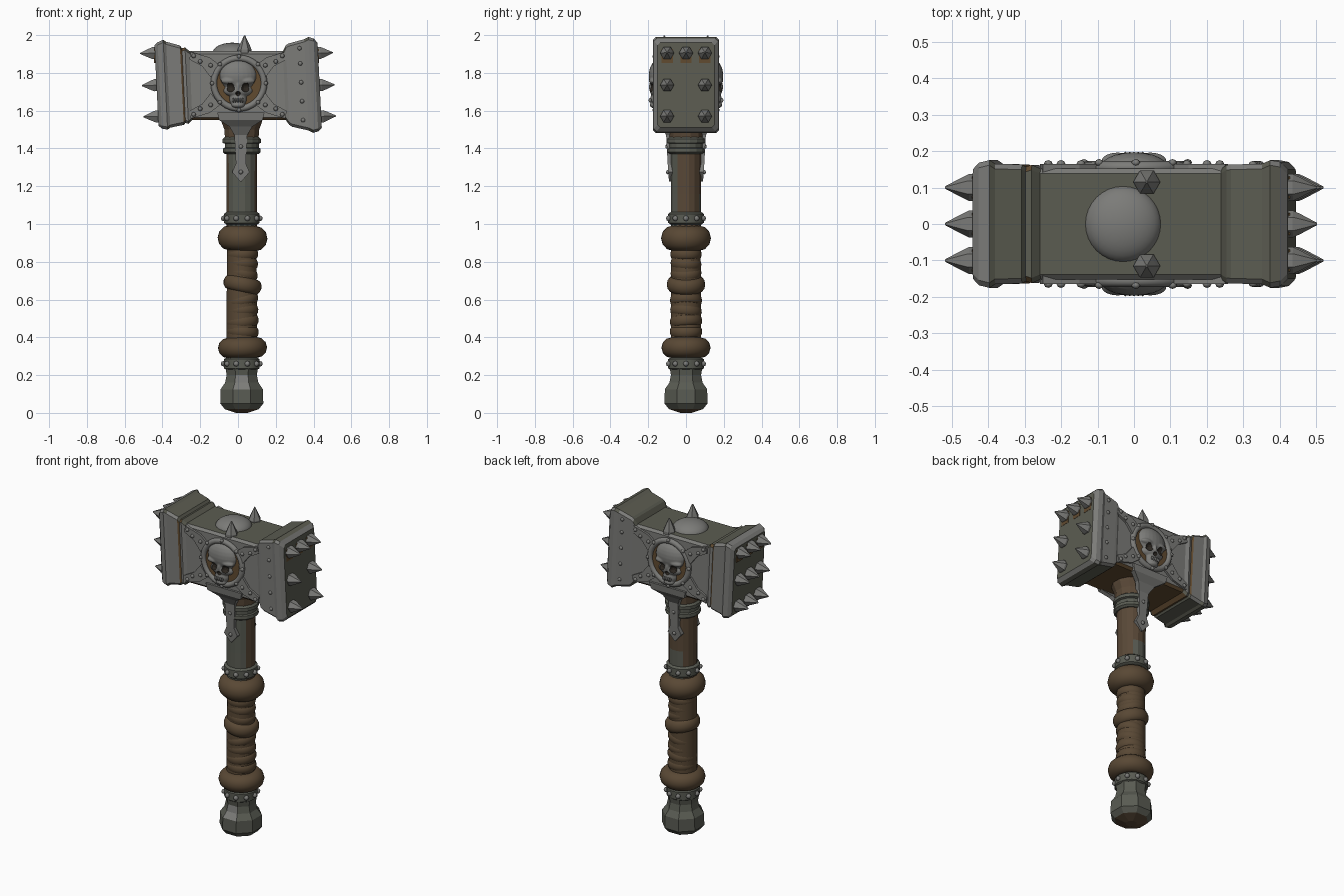
import bpy, bmesh
from math import pi, cos, sin
from mathutils import Vector, Matrix

if "Cube" in bpy.data.objects:
    bpy.data.objects.remove(bpy.data.objects["Cube"])


def material(name, r, g, b):
    m = bpy.data.materials.new(name)
    m.use_nodes = True
    m.diffuse_color = (r, g, b, 1)
    m.node_tree.nodes["Principled BSDF"].inputs["Base Color"].default_value = (r, g, b, 1)
    return m


STEEL = material("light steel", .2, .2, .19)
OLIVE = material("olive steel", .105, .107, .082)
IRON = material("dark iron", .1, .105, .085)
RUST = material("rust", .12, .07, .03)
LEATHER = material("leather", .1, .065, .035)
WOOD = material("brown wood", .1, .065, .038)
DARK = material("socket shadow", .025, .02, .015)

CX = .02      # handle axis
HZ = 1.745    # head centre height


def finish(name, bm, mats, smooth=None, rule=None):
    """Turn a bmesh into an object, with materials picked per face by a rule."""
    bmesh.ops.recalc_face_normals(bm, faces=bm.faces)
    bm.normal_update()
    if rule:
        for f in bm.faces:
            f.material_index = rule(f.normal, f.calc_center_median())
    me = bpy.data.meshes.new(name)
    bm.to_mesh(me)
    bm.free()
    for m in mats:
        me.materials.append(m)
    ob = bpy.data.objects.new(name, me)
    bpy.context.collection.objects.link(ob)
    if smooth:
        bpy.ops.object.select_all(action='DESELECT')
        ob.select_set(True)
        bpy.context.view_layer.objects.active = ob
        bpy.ops.object.shade_smooth_by_angle(angle=smooth)
    return ob


def loft(name, rings, mats, smooth=None, rule=None):
    """Skin a row of equal rings and cap both ends."""
    bm = bmesh.new()
    rows = [[bm.verts.new(p) for p in ring] for ring in rings]
    n = len(rows[0])
    for a, b in zip(rows, rows[1:]):
        for i in range(n):
            j = (i + 1) % n
            bm.faces.new((a[i], a[j], b[j], b[i]))
    bm.faces.new(rows[0])
    bm.faces.new(rows[-1])
    return finish(name, bm, mats, smooth, rule)


def turned(name, profile, sides, mats, smooth=None, rule=None):
    """Stack of regular rings around the handle axis; radius is across flats."""
    k = 1 / cos(pi / sides)
    rings = [[(CX + r * k * cos((i + .5) * 2 * pi / sides),
               r * k * sin((i + .5) * 2 * pi / sides), z) for i in range(sides)]
             for r, z in profile]
    return loft(name, rings, mats, smooth, rule)


def add_ball(bm, centre, scale, seg=16):
    mat = Matrix.Translation(centre) @ Matrix.Diagonal((*scale, 1))
    bmesh.ops.create_uvsphere(bm, u_segments=seg, v_segments=seg // 2, radius=1, matrix=mat)


def balls(name, items, mat, seg=16):
    bm = bmesh.new()
    for centre, scale in items:
        add_ball(bm, centre, scale, seg)
    return finish(name, bm, [mat], 1)


def torus(name, centre, major, minor, mat, rot=(0, 0, 0), flat=1):
    bpy.ops.mesh.primitive_torus_add(location=centre, rotation=rot, major_radius=major,
                                     minor_radius=minor, major_segments=36, minor_segments=12)
    ob = bpy.context.object
    ob.name = name
    ob.scale.z = flat
    ob.data.materials.append(mat)
    bpy.ops.object.shade_smooth_by_angle(angle=1.2)
    return ob


def spike(name, base, direction, length):
    """Six-sided spike with a slightly swollen foot."""
    d = Vector(direction)
    turn = d.to_track_quat('Z', 'Y')
    rings = [[Vector(base) + turn @ Vector((r * cos(i * pi / 3), r * sin(i * pi / 3), h * length))
              for i in range(6)] for r, h in ((.036, -.15), (.037, .15), (.027, .42), (.003, 1))]
    loft(name, rings, [STEEL])


# Hammer head: chamfered rectangles along x, flaring into the striking blocks
def head_ring(x, hy, zb, zt):
    c = .014
    pts = [(-hy + c, zb), (hy - c, zb), (hy, zb + c), (hy, zt - c),
           (hy - c, zt), (-hy + c, zt), (-hy, zt - c), (-hy, zb + c)]
    lean = .05 * min(1, abs(x) / .3)
    return [(x - lean * (z - HZ), y, z) for y, z in pts]


SECTIONS = [(-.432, .15, 1.52, 1.945), (-.415, .168, 1.505, 1.962), (-.385, .175, 1.50, 1.975),
            (-.37, .165, 1.51, 1.965), (-.298, .163, 1.525, 1.945), (-.288, .157, 1.535, 1.93),
            (-.272, .162, 1.53, 1.935), (-.25, .152, 1.55, 1.915), (0, .152, 1.552, 1.915),
            (.245, .152, 1.55, 1.915), (.262, .162, 1.525, 1.945), (.275, .163, 1.515, 1.955),
            (.362, .165, 1.495, 1.978), (.385, .175, 1.483, 1.99), (.412, .17, 1.49, 1.982),
            (.432, .15, 1.51, 1.96)]


def head_colour(n, c):
    if n.z < -.7 and abs(c.x) < .3:
        return 2
    if abs(n.y) > .6:
        return 2 if -.298 < c.x < -.287 else 0
    return 0 if .3 < abs(n.x) < .95 and abs(c.x) > .4 else 1


loft("hammer_head", [head_ring(*s) for s in SECTIONS], [STEEL, OLIVE, RUST], None, head_colour)
balls("top_dome", [((-.03, 0, 1.905), (.105, .105, .055))], STEEL, 32)
for y in (-.115, .115):
    spike("top_spike", (.035, y, 1.91), (0, 0, 1), .088)

# Striking spikes, each on a thin rusted patch
for side in (-1, 1):
    for z in (1.905, 1.735, 1.57):
        for y in (-.1, 0, .1):
            if side > 0 and y == 0 and z < 1.9:
                continue
            x = side * .432 - .05 * (z - HZ)
            spike("striking_spike", (x, y, z), (side, 0, .03 * side), .078)
            if z > 1.9:
                bm = bmesh.new()
                bmesh.ops.create_cube(bm, size=1, matrix=Matrix.Translation((x, y, z - .015))
                                      @ Matrix.Diagonal((.008, .06, .075, 1)))
                finish("rust_patch", bm, [RUST])

# Both broad faces carry the same badge, straps and rivets
ARM = [(.095, .10), (.15, .14), (.25, .168), (.258, .13), (.19, .095), (.145, .04)]
for s in (-1, 1):
    # curved corner arms
    for sx in (-1, 1):
        for sz in (-1, 1):
            rings = [[(sx * x, s * y, HZ - .01 + sz * z * 1.05) for x, z in ARM] for y in (.14, .165)]
            loft("corner_arm", rings, [STEEL])
    # medallion ring and rusted backing
    torus("medallion_ring", (.005, s * .155, HZ), .133, .017, STEEL, (pi / 2, 0, 0))
    bm = bmesh.new()
    bmesh.ops.create_cone(bm, cap_ends=True, segments=36, radius1=.13, radius2=.13, depth=.02,
                          matrix=Matrix.Translation((.005, s * .147, HZ)) @ Matrix.Rotation(pi / 2, 4, 'X'))
    finish("medallion_back", bm, [RUST])

    # skull: fused ellipsoids with carved sockets
    bm = bmesh.new()
    for x, y, z, sc in ((0, .145, 1.785, (.1, .052, .085)), (0, .15, 1.705, (.078, .042, .035)),
                        (0, .15, 1.66, (.046, .04, .045)), (-.045, .172, 1.757, (.045, .024, .018)),
                        (.045, .172, 1.757, (.045, .024, .018)), (0, .17, 1.725, (.015, .026, .04)),
                        (0, .162, 1.63, (.036, .03, .018))):
        add_ball(bm, (x, s * y, z), sc, 24)
    skull = finish("skull", bm, [STEEL, DARK])
    rm = skull.modifiers.new("fuse", 'REMESH')
    rm.mode = 'VOXEL'
    rm.voxel_size = .005
    rm.use_smooth_shade = True
    bm = bmesh.new()
    for x, z, r in ((-.043, 1.722, .028), (.043, 1.722, .028), (0, 1.69, .014)):
        add_ball(bm, (x, s * .2, z), (r, .035, r * .95), 16)
    cutter = finish("socket_cutter", bm, [STEEL, DARK], None, lambda n, c: 1)
    cutter.hide_render = True
    cutter.display_type = 'WIRE'
    cut = skull.modifiers.new("sockets", 'BOOLEAN')
    cut.operation = 'DIFFERENCE'
    cut.solver = 'EXACT'
    cut.object = cutter
    # teeth
    balls("teeth", [((i * .012, s * .19, 1.655), (.0055, .008, .013)) for i in range(-2, 3)], STEEL, 8)

    # hanging strap with a pointed end
    rows = [(.125, 1.59, .165), (.115, 1.55, .16), (.06, 1.515, .13), (.034, 1.47, .105),
            (.026, 1.32, .097), (.046, 1.275, .094), (.004, 1.225, .09)]
    rings = [[(CX - .005 - w, s * (y - .03), z), (CX - .005 + w, s * (y - .03), z),
              (CX - .005 + w, s * y, z), (CX - .005 - w, s * y, z)] for w, z, y in rows]
    loft("hanging_strap", rings, [STEEL])

    # rivets on arms, ring, strap and blocks
    spots = [(sx * x, .165, HZ - .01 + sz * z) for sx in (-1, 1) for sz in (-1, 1)
             for x, z in ((.235, .155), (.2, .125), (.145, .105))]
    spots += [(.005 + .142 * cos(a * pi / 4), .168, HZ + .142 * sin(a * pi / 4)) for a in range(8)]
    spots += [(CX - .005, .1, 1.41), (CX - .005, .096, 1.275)]
    spots += [(.335 - .05 * (z - HZ), .163, z) for z in (1.55, 1.65, 1.75, 1.85, 1.93)]
    balls("face_rivets", [((x, s * y, z), (.012, .01, .012)) for x, y, z in spots], STEEL, 8)

# Shaft with an iron plate on its front, collar and band
turned("shaft", [(.08, .98), (.08, 1.16), (.082, 1.4)], 16, [WOOD, IRON], None,
       lambda n, c: 1 if n.y < -.6 or (c.z < 1.1 and n.y > .8) else 0)
turned("collar", [(.088, 1.44), (.092, 1.5), (.105, 1.535), (.115, 1.57)], 12, [WOOD])
turned("upper_band", [(.088, 1.37), (.1, 1.38), (.098, 1.40), (.09, 1.405), (.09, 1.425),
                      (.102, 1.43), (.102, 1.45), (.09, 1.46)], 16, [IRON])

# Studded rings
for z in (1.03, .26):
    turned("studded_ring", [(.08, z - .034), (.094, z - .024), (.094, z + .024), (.08, z + .034)],
           24, [IRON], .8)
    balls("ring_studs", [((CX + .096 * cos(a * pi / 5), .096 * sin(a * pi / 5), z), (.015,) * 3)
                         for a in range(10)], STEEL, 8)

# Leather grip: core, slanted wraps and two thick end rolls
turned("grip_core", [(.08, .29), (.08, .6), (.076, 1.0)], 24, [LEATHER], .8)
for z, major, minor, ty, tx in ((.43, .062, .024, .05, 0), (.485, .061, .025, -.15, .08),
                                (.54, .060, .024, -.1, -.1), (.595, .061, .024, -.3, 0),
                                (.68, .072, .03, .22, 0), (.74, .058, .024, .3, .05),
                                (.79, .058, .024, .05, -.08), (.84, .058, .025, -.05, 0)):
    torus("leather_wrap", (CX + .004, 0, z), major, minor, LEATHER, (tx, ty, 0), 1.35)
torus("upper_roll", (CX + .004, 0, .925), .068, .064, LEATHER, (0, .03, 0), 1.05)
torus("lower_roll", (CX + .004, 0, .345), .075, .055, LEATHER, (0, -.02, 0))

# Faceted pommel with a worn underside
turned("pommel", [(.086, .24), (.08, .2), (.088, .16), (.112, .125), (.114, .05), (.09, .02),
                  (.03, 0)], 8, [IRON, WOOD, STEEL], None,
       lambda n, c: 1 if n.z < -.8 else 2 if n.y < -.7 and .13 < c.z < .19 else 0)
